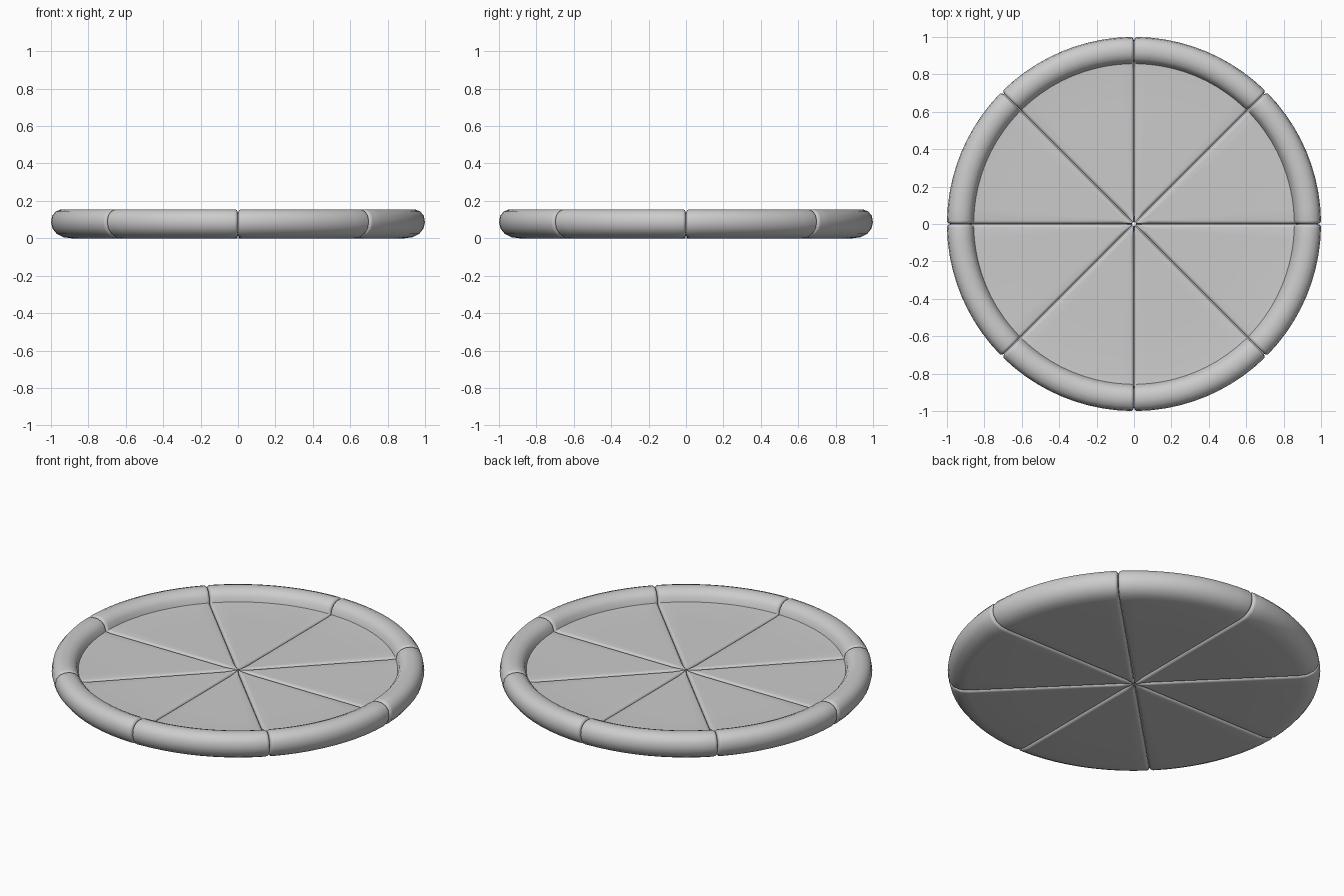
import bpy, bmesh, math
from mathutils import Vector

if "Cube" in bpy.data.objects:
    bpy.data.objects.remove(bpy.data.objects["Cube"])

SLICES = 8
HALF = math.pi / SLICES
ROUND = 0.018          # rounding radius along the cut seams

# Radial section of a slice: flat underside, puffy crust, flat top
profile = [Vector(p) for p in [
    (0.01, 0), (0.08, 0), (0.3, 0), (0.6, 0), (0.89, 0), (0.935, 0.006),
    (0.97, 0.024), (0.992, 0.052), (1.0, 0.085), (0.994, 0.12), (0.975, 0.143),
    (0.945, 0.155), (0.912, 0.154), (0.885, 0.143), (0.866, 0.122),
    (0.857, 0.092), (0.83, 0.09), (0.6, 0.09), (0.3, 0.09), (0.08, 0.09), (0.01, 0.09)]]


def inset_profile(d):
    """Shrink the section by d along its normals, keeping the tip in place."""
    out = []
    last = len(profile) - 1
    for i, p in enumerate(profile):
        a, b = profile[max(i - 1, 0)], profile[min(i + 1, last)]
        t = (b - a).normalized()
        q = p + Vector((-t.y, t.x)) * d
        out.append(Vector((max(q.x, 0.004), q.y)))
    return out


def make_slice(index):
    # Stations across the slice: (distance from seam, inset, blend between edges)
    edge = []
    for k in range(5):
        a = math.pi / 2 * k / 4
        edge.append((0.001 + ROUND * (1 - math.cos(a)), ROUND * (1 - math.sin(a))))
    inner = edge[-1][0]
    stations = [(t, d, -1) for t, d in edge]
    stations += [(inner, 0, -1 + 2 * i / 10) for i in range(1, 10)]
    stations += [(t, d, 1) for t, d in reversed(edge)]

    bm = bmesh.new()
    centre = (2 * index + 1) * HALF
    rows = []
    for t, d, blend in stations:
        row = []
        for p in inset_profile(d):
            span = HALF - min(math.asin(min(t / p.x, 1)), HALF * (0.3 + 0.65 * t / inner))
            ang = centre + blend * span
            row.append(bm.verts.new((p.x * math.cos(ang), p.x * math.sin(ang), p.y)))
        rows.append(row)
    n = len(profile)
    for a, b in zip(rows, rows[1:]):
        for i in range(n):
            j = (i + 1) % n
            bm.faces.new((a[i], a[j], b[j], b[i]))
    bm.faces.new(rows[0])
    bm.faces.new(rows[-1])
    bmesh.ops.recalc_face_normals(bm, faces=bm.faces)
    mesh = bpy.data.meshes.new("slice")
    bm.to_mesh(mesh)
    bm.free()
    obj = bpy.data.objects.new(f"pizza_slice_{index + 1}", mesh)
    bpy.context.collection.objects.link(obj)
    return obj


slices = [make_slice(i) for i in range(SLICES)]
for s in slices:
    s.select_set(True)
bpy.context.view_layer.objects.active = slices[0]
bpy.ops.object.shade_smooth_by_angle(angle=math.radians(50))
